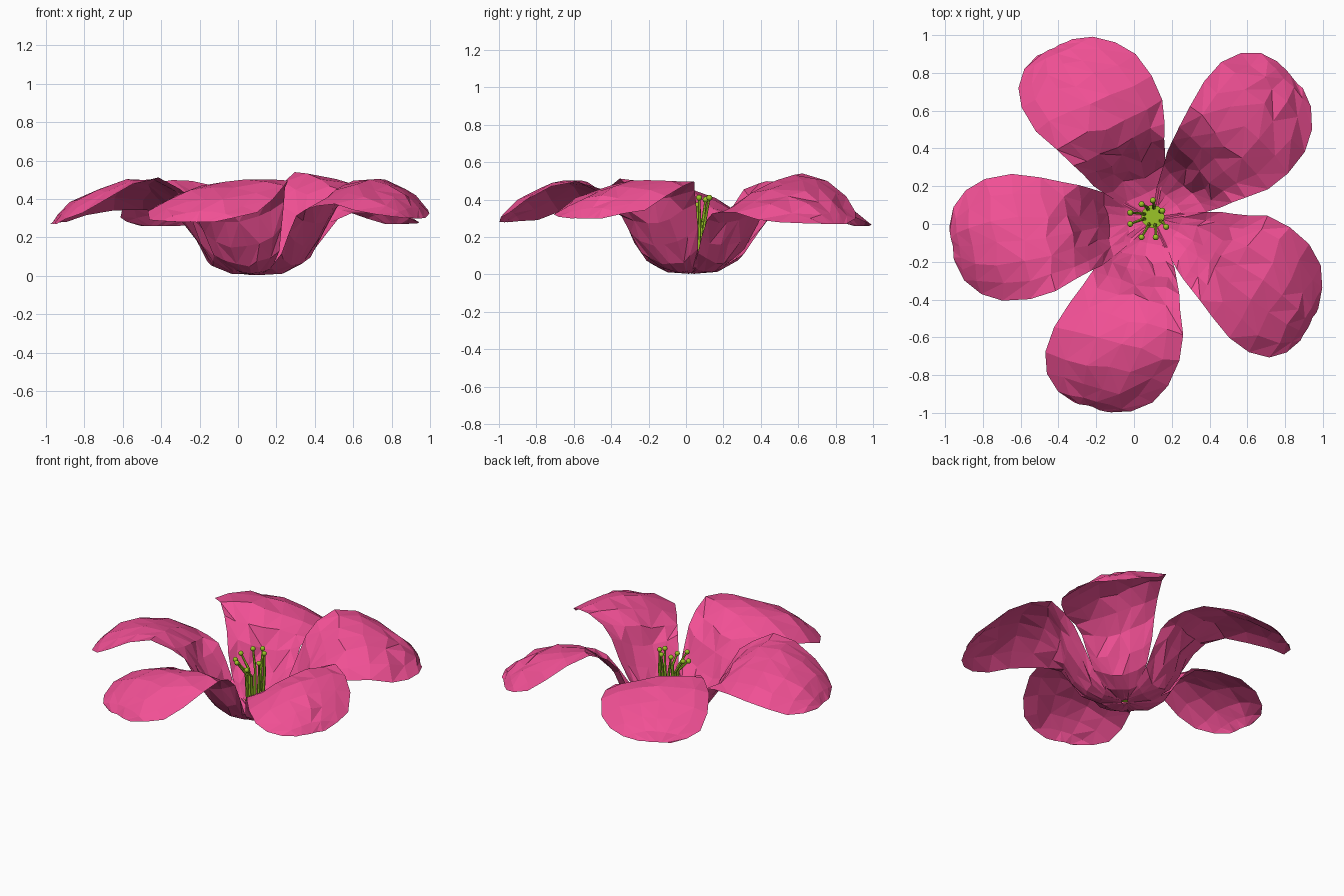
import bpy, bmesh, math, random
from mathutils import Vector

if "Cube" in bpy.data.objects:
    bpy.data.objects.remove(bpy.data.objects["Cube"])

random.seed(4)
CX, CY = 0.1, 0.03


def material(name, rgb):
    m = bpy.data.materials.new(name)
    m.diffuse_color = (*rgb, 1)
    m.use_nodes = True
    m.node_tree.nodes["Principled BSDF"].inputs["Base Color"].default_value = m.diffuse_color
    return m


pink = material("petal_pink", (0.88, 0.08, 0.30))
green = material("stamen_green", (0.33, 0.56, 0.02))


def finish(bm, name, mat):
    me = bpy.data.meshes.new(name)
    bm.to_mesh(me)
    bm.free()
    ob = bpy.data.objects.new(name, me)
    bpy.context.collection.objects.link(ob)
    me.materials.append(mat)
    return ob


# Petal rows: distance from centre, half width, height, cross curvature, tilt
ROWS = [
    (0.02, 0.03, 0.005, 0.00, 0.00),
    (0.13, 0.115, 0.012, 0.03, 0.00),
    (0.22, 0.175, 0.055, 0.07, 0.01),
    (0.285, 0.21, 0.15, 0.09, 0.02),
    (0.35, 0.235, 0.28, 0.07, 0.04),
    (0.43, 0.265, 0.39, 0.01, 0.06),
    (0.55, 0.31, 0.47, -0.04, 0.08),
    (0.69, 0.34, 0.485, -0.075, 0.065),
    (0.83, 0.335, 0.45, -0.095, 0.04),
    (0.94, 0.285, 0.39, -0.09, 0.02),
    (1.015, 0.20, 0.325, -0.04, 0.01),
    (1.05, 0.10, 0.27, 0.00, 0.00),
]
ACROSS = [-1, -0.68, -0.3, 0.05, 0.38, 0.72, 1]


# lift raises the outer part, bowl pushes the lower wall out, sweep bends the tip sideways
def petal(name, angle, length, width, tilt, lift=0.0, bowl=0.0, sweep=0.0):
    a = math.radians(angle)
    out, side = Vector((math.cos(a), math.sin(a), 0)), Vector((-math.sin(a), math.cos(a), 0))
    bm = bmesh.new()
    grid = []
    last = len(ROWS) - 1
    for i, (r, hw, z, curve, roll) in enumerate(ROWS):
        row = []
        r = r * length + bowl * (1 if 1 < i < 5 else 0.6 if i in (1, 5) else 0)
        z += lift * max(0, min(1, (r - 0.5) / 0.4))
        shift = sweep * max(0, (r - 0.55) / 0.5)
        for t in ACROSS:
            j = 0.003 if i < 2 or i > last - 2 else 0.012
            inner = 1 if abs(t) < 1 else 0.3
            p = Vector((CX, CY, 0)) + out * (r + random.uniform(-j, j) * 1.5 * inner)
            p += side * (shift + hw * width * t + random.uniform(-j, j) * inner)
            p.z = max(0, z + curve * t * t + roll * tilt * t + random.uniform(-j, j) * 0.7)
            row.append(bm.verts.new(p))
        grid.append(row)
    for lo, hi in zip(grid, grid[1:]):
        for k in range(len(ACROSS) - 1):
            q = [lo[k], hi[k], hi[k + 1], lo[k + 1]]
            if random.random() < 0.5:
                q = q[1:] + q[:1]
            bm.faces.new((q[2], q[1], q[0]))
            bm.faces.new((q[3], q[2], q[0]))
    finish(bm, name, pink)


# Five petals
petal("petal_back_left", 115, 0.99, 1.0, 0.8, -0.01, 0.01, 0.09)
petal("petal_back_right", 43, 1.0, 0.97, 1.35, 0.0, 0.01, 0.06)
petal("petal_front_right", -29, 0.95, 0.98, 0.85, 0.03, 0.03, -0.1)
petal("petal_front", 255, 1.0, 1.01, 0.85, 0.01, 0.0, -0.05)
petal("petal_left", 188.5, 1.02, 0.98, 1.0, 0.0, 0.01, -0.02)


def limb(bm, a, b, r1, r2, sides=6):
    d = b - a
    mat = d.to_track_quat('Z', 'Y').to_matrix().to_4x4()
    mat.translation = (a + b) / 2
    bmesh.ops.create_cone(bm, cap_ends=True, segments=sides, radius1=r1, radius2=r2,
                          depth=d.length, matrix=mat)


# Stamens: slender filaments with round tips
TIPS = [(-0.02, 0.06, 0.37), (-0.02, 0.0, 0.35), (0.04, 0.105, 0.40), (0.10, 0.125, 0.41),
        (0.15, 0.07, 0.41), (0.17, -0.015, 0.38), (0.115, -0.07, 0.34), (0.04, -0.07, 0.37)]
for n, tip in enumerate(TIPS):
    tip = Vector(tip)
    d = Vector((tip.x - 0.09, tip.y - 0.03, 0)).normalized()
    foot = Vector((0.1, 0.04, 0.04)) + d * 0.045
    knee = Vector((0.1, 0.04, 0.28)) + d * 0.06
    bm = bmesh.new()
    limb(bm, foot, knee, 0.012, 0.009)
    limb(bm, knee, tip, 0.009, 0.006)
    ball = bmesh.ops.create_uvsphere(bm, u_segments=12, v_segments=8, radius=0.016)["verts"]
    bmesh.ops.translate(bm, verts=ball, vec=tip)
    for v in ball:
        for f in v.link_faces:
            f.smooth = True
    finish(bm, f"stamen_{n + 1}", green)

# Green centre joining the filaments
bm = bmesh.new()
limb(bm, Vector((0.1, 0.04, 0.025)), Vector((0.1, 0.04, 0.09)), 0.05, 0.062, 12)
finish(bm, "flower_centre", green)
